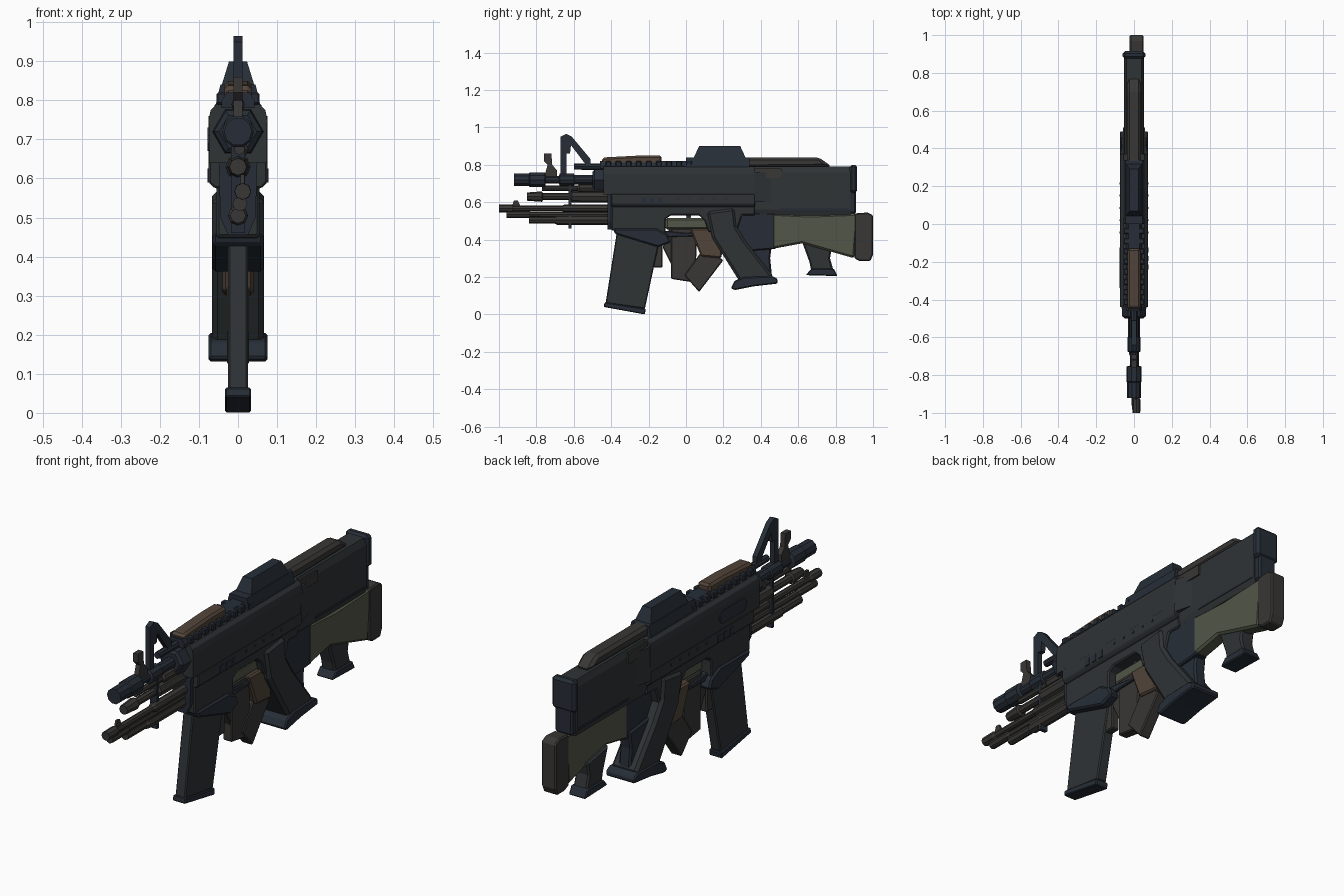
import bpy, bmesh, math
from mathutils import Vector


def material(name, r, g, b):
    m = bpy.data.materials.new(name)
    m.diffuse_color = (r, g, b, 1)
    return m


BODY = material("charcoal", 0.028, 0.033, 0.036)
NAVY = material("navy_black", 0.020, 0.027, 0.038)
GREY = material("warm_grey", 0.040, 0.038, 0.036)
BROWN = material("brown", 0.085, 0.058, 0.042)
GREEN = material("olive", 0.085, 0.095, 0.065)


def finish(name, bm, mat, bevel=0):
    bmesh.ops.recalc_face_normals(bm, faces=bm.faces)
    me = bpy.data.meshes.new(name)
    bm.to_mesh(me)
    bm.free()
    ob = bpy.data.objects.new(name, me)
    bpy.context.collection.objects.link(ob)
    me.materials.append(mat)
    if bevel:
        mod = ob.modifiers.new("chamfer", 'BEVEL')
        mod.width, mod.segments = bevel, 1
        mod.limit_method, mod.angle_limit = 'ANGLE', math.radians(35)
    return ob


def extrude(name, pts, direction, mat, bevel=0):
    bm = bmesh.new()
    face = bm.faces.new([bm.verts.new(p) for p in pts])
    new = bmesh.ops.extrude_face_region(bm, geom=[face])["geom"]
    verts = [v for v in new if isinstance(v, bmesh.types.BMVert)]
    bmesh.ops.translate(bm, verts=verts, vec=Vector(direction))
    if face.is_valid and len(face.edges[0].link_faces) < 2:
        bm.faces.new(list(face.verts))
    return finish(name, bm, mat, bevel)


def profile(name, pts, half, mat, bevel=0, x=0):
    """Side outline in (y, z), extruded across x."""
    return extrude(name, [(x - half, y, z) for y, z in pts], (2 * half, 0, 0), mat, bevel)


def box(name, y0, y1, z0, z1, half, mat, bevel=0, x=0):
    return profile(name, [(y0, z0), (y1, z0), (y1, z1), (y0, z1)], half, mat, bevel, x)


def section(name, halfpts, y0, y1, mat, bevel=0):
    """Half outline in (x, z), mirrored and extruded along y."""
    pts = halfpts + [(-x, z) for x, z in reversed(halfpts)]
    return extrude(name, [(x, y0, z) for x, z in pts], (0, y1 - y0, 0), mat, bevel)


def tube(name, x, z, stations, mat, sides=10):
    """Stepped round part along y from (y, radius) stations."""
    bm = bmesh.new()
    rings = []
    for y, r in stations:
        rings.append([bm.verts.new((x + r * math.cos(2 * math.pi * i / sides), y,
                                    z + r * math.sin(2 * math.pi * i / sides)))
                      for i in range(sides)])
    for a, b in zip(rings, rings[1:]):
        for i in range(sides):
            j = (i + 1) % sides
            bm.faces.new((a[i], a[j], b[j], b[i]))
    bm.faces.new(rings[0])
    bm.faces.new(rings[-1])
    return finish(name, bm, mat)


# Upper receiver, lower skirt and rear taper
section("upper_receiver", [(0.073, 0.64), (0.075, 0.75), (0.070, 0.775), (0.055, 0.79)],
        -0.44, 0.37, BODY)
section("receiver_skirt", [(0.060, 0.575), (0.075, 0.59), (0.075, 0.645)], -0.40, 0.37, BODY, 0.004)
for s in (-1, 1):
    extrude("receiver_rear_wedge", [(s * 0.05, 0.36, 0.60), (s * 0.075, 0.36, 0.60),
            (s * 0.05, 0.46, 0.60)], (0, 0, 0.16), BODY)
    box("rear_side_plate", 0.36, 0.51, 0.73, 0.78, 0.004, GREY, 0, s * 0.054)
    # Small pins and slots along the flank
    for i in range(5):
        box("side_pin", -0.05 + i * 0.065, -0.04 + i * 0.065, 0.615, 0.625, 0.003, NAVY, 0, s * 0.075)
    for i in range(3):
        box("side_slot", -0.24 + i * 0.045, -0.215 + i * 0.045, 0.59, 0.625, 0.003, NAVY, 0, s * 0.075)
profile("side_port", [(-0.34, 0.69), (-0.32, 0.67), (-0.16, 0.67), (-0.14, 0.69),
        (-0.14, 0.71), (-0.16, 0.73), (-0.32, 0.73), (-0.34, 0.71)], 0.003, NAVY, 0, -0.075)

# Lower receiver with trigger opening
profile("lower_receiver", [(-0.40, 0.60), (-0.40, 0.45), (-0.13, 0.40), (-0.11, 0.43),
        (-0.11, 0.51), (-0.08, 0.53), (0.07, 0.53), (0.10, 0.50), (0.12, 0.44),
        (0.27, 0.44), (0.30, 0.53), (0.37, 0.53), (0.37, 0.60)], 0.055, BODY, 0.006)
profile("trigger_guard", [(-0.14, 0.41), (-0.06, 0.415), (0.15, 0.42), (0.15, 0.45),
        (0.0, 0.435), (-0.14, 0.45)], 0.035, NAVY, 0.004)
profile("trigger", [(0.00, 0.54), (0.03, 0.54), (0.02, 0.49), (0.00, 0.455), (-0.01, 0.46),
        (0.005, 0.49)], 0.008, NAVY)
box("inner_green_frame", -0.11, 0.12, 0.455, 0.515, 0.018, GREEN, 0.01, 0.005)

# Front magazine and its collar
profile("magazine_collar", [(-0.39, 0.46), (-0.38, 0.43), (-0.15, 0.36), (-0.08, 0.385),
        (-0.10, 0.43), (-0.16, 0.46)], 0.065, NAVY, 0.008)
profile("magazine", [(-0.37, 0.44), (-0.14, 0.40), (-0.22, 0.03), (-0.43, 0.06)], 0.026, BODY, 0.005)
profile("magazine_base", [(-0.435, 0.065), (-0.44, 0.04), (-0.22, 0.0), (-0.215, 0.03)],
        0.033, NAVY, 0.004)

# Pistol grip and flared foot
profile("pistol_grip", [(0.11, 0.55), (0.26, 0.57), (0.27, 0.47), (0.32, 0.39), (0.47, 0.20),
        (0.42, 0.16), (0.29, 0.17), (0.14, 0.41)], 0.067, BODY, 0.014)
profile("grip_foot", [(0.24, 0.14), (0.26, 0.18), (0.31, 0.20), (0.46, 0.205), (0.49, 0.19),
        (0.49, 0.165), (0.36, 0.15), (0.26, 0.13)], 0.075, NAVY, 0.006)

# Rear stock, top cover and butt plate
section("rear_stock", [(0.042, 0.53), (0.052, 0.56), (0.052, 0.76), (0.040, 0.79)], 0.34, 0.88, BODY)
profile("stock_top_cover", [(0.32, 0.785), (0.32, 0.84), (0.71, 0.84), (0.78, 0.79)], 0.038, GREY, 0.014)
box("butt_plate_upper", 0.875, 0.915, 0.65, 0.80, 0.060, NAVY, 0.012)
box("butt_plate_lower", 0.865, 0.91, 0.54, 0.67, 0.046, NAVY, 0.008)
box("stock_seam", 0.50, 0.87, 0.558, 0.568, 0.054, NAVY)

# Optic housing
section("optic_base", [(0.057, 0.785), (0.055, 0.80), (0.045, 0.84)], 0.0, 0.34, NAVY)
bm = bmesh.new()
low = [bm.verts.new((x, y, 0.835)) for x, y in ((-.043, .04), (.043, .04), (.043, .32), (-.043, .32))]
top = [bm.verts.new((x, y, 0.90)) for x, y in ((-.023, .07), (.023, .07), (.023, .29), (-.023, .29))]
bm.faces.new(low)
bm.faces.new(top)
for i in range(4):
    j = (i + 1) % 4
    bm.faces.new((low[i], low[j], top[j], top[i]))
finish("optic_hood", bm, NAVY)

# Brown top cover and toothed rail
section("rail_bed", [(0.042, 0.78), (0.042, 0.80), (0.030, 0.82)], -0.46, 0.02, NAVY)
for i in range(9):
    y = -0.43 + i * 0.054
    box("rail_tooth", y, y + 0.030, 0.79, 0.82, 0.055, NAVY, 0.004)
profile("brown_top_cover", [(-0.45, 0.80), (-0.45, 0.835), (-0.43, 0.84), (-0.24, 0.85),
        (-0.13, 0.85), (-0.13, 0.80)], 0.034, BROWN, 0.010)

# Barrels and muzzle devices
tube("main_barrel", 0, 0.72, [(-0.92, 0.036), (-0.84, 0.036), (-0.835, 0.041), (-0.755, 0.041),
     (-0.75, 0.022), (-0.68, 0.022), (-0.675, 0.034), (-0.60, 0.034), (-0.595, 0.026), (-0.43, 0.026)], NAVY)
tube("barrel_nut", 0, 0.72, [(-0.50, 0.048), (-0.49, 0.062), (-0.43, 0.066)], NAVY, 6)
tube("second_barrel", 0, 0.63, [(-0.85, 0.022), (-0.77, 0.028), (-0.765, 0.018), (-0.62, 0.018),
     (-0.61, 0.031), (-0.38, 0.033)], GREY, 8)
tube("gas_tube", 0.004, 0.675, [(-0.77, 0.014), (-0.58, 0.014), (-0.57, 0.023), (-0.38, 0.023)], GREY, 8)
tube("long_barrel", 0.012, 0.567, [(-1.0, 0.021), (-0.93, 0.022), (-0.92, 0.015), (-0.66, 0.015),
     (-0.65, 0.021), (-0.38, 0.021)], GREY, 8)
tube("slim_barrel", 0.005, 0.535, [(-0.96, 0.019), (-0.84, 0.019), (-0.83, 0.014), (-0.38, 0.016)], GREY, 8)
tube("lower_barrel", 0, 0.505, [(-0.84, 0.020), (-0.70, 0.020), (-0.69, 0.026), (-0.38, 0.026)], GREY, 8)
tube("upper_rod", 0, 0.79, [(-0.60, 0.016), (-0.42, 0.018)], NAVY, 8)
profile("long_barrel_sight", [(-0.93, 0.58), (-0.92, 0.61), (-0.90, 0.61), (-0.885, 0.58)], 0.005, GREY, 0, 0.012)

# Front sights and barrel bands
profile("front_sight_frame", [(-0.67, 0.73), (-0.67, 0.95), (-0.64, 0.965), (-0.61, 0.95),
        (-0.51, 0.83), (-0.51, 0.79), (-0.535, 0.80), (-0.615, 0.905), (-0.62, 0.86),
        (-0.64, 0.86), (-0.64, 0.73)], 0.012, NAVY)
profile("short_front_sight", [(-0.76, 0.73), (-0.74, 0.80), (-0.76, 0.82), (-0.76, 0.86),
        (-0.72, 0.86), (-0.715, 0.80), (-0.69, 0.77), (-0.69, 0.73)], 0.012, GREY)
box("barrel_band", -0.628, -0.612, 0.46, 0.70, 0.018, NAVY)
section("barrel_support", [(0.025, 0.455), (0.045, 0.50), (0.050, 0.66)], -0.42, -0.38, NAVY)

# Cluster of narrow magazines and grips under the receiver
profile("brown_curved_grip", [(0.02, 0.46), (0.20, 0.46), (0.19, 0.30), (0.08, 0.31)], 0.040, BROWN, 0.008)
profile("middle_magazine", [(-0.08, 0.46), (0.06, 0.46), (0.05, 0.17), (-0.08, 0.19)], 0.024, GREY, 0.005)
profile("tilted_magazine", [(-0.01, 0.21), (0.10, 0.36), (0.20, 0.29), (0.07, 0.12)], 0.028, GREY, 0.005)
profile("wedge_magazine", [(-0.125, 0.36), (-0.075, 0.26), (-0.05, 0.30), (-0.05, 0.46), (-0.09, 0.46)],
        0.020, GREY, 0.004)
box("short_front_magazine", -0.20, -0.125, 0.25, 0.44, 0.020, GREY, 0.005)

# Lower olive stock with end pad and rear grip
X = 0.014
profile("lower_stock_core", [(0.20, 0.55), (0.20, 0.37), (0.34, 0.34), (0.48, 0.35), (0.48, 0.54)],
        0.032, NAVY, 0.006, X)
profile("olive_stock", [(0.46, 0.54), (0.46, 0.35), (0.62, 0.38), (0.90, 0.30), (0.92, 0.54),
        (0.66, 0.53)], 0.034, GREEN, 0.010, X)
profile("stock_end_pad", [(0.90, 0.54), (0.90, 0.30), (0.93, 0.285), (0.985, 0.285), (1.0, 0.32),
        (1.0, 0.53), (0.97, 0.545)], 0.037, GREY, 0.006, X)
profile("inner_grip", [(0.30, 0.40), (0.46, 0.38), (0.45, 0.30), (0.46, 0.20), (0.38, 0.19)],
        0.030, NAVY, 0.008)
profile("rear_grip", [(0.62, 0.39), (0.78, 0.36), (0.77, 0.30), (0.79, 0.23), (0.67, 0.23),
        (0.66, 0.28)], 0.036, BODY, 0.008)
profile("rear_grip_foot", [(0.64, 0.21), (0.67, 0.245), (0.79, 0.245), (0.81, 0.205)], 0.044, NAVY, 0.005)
